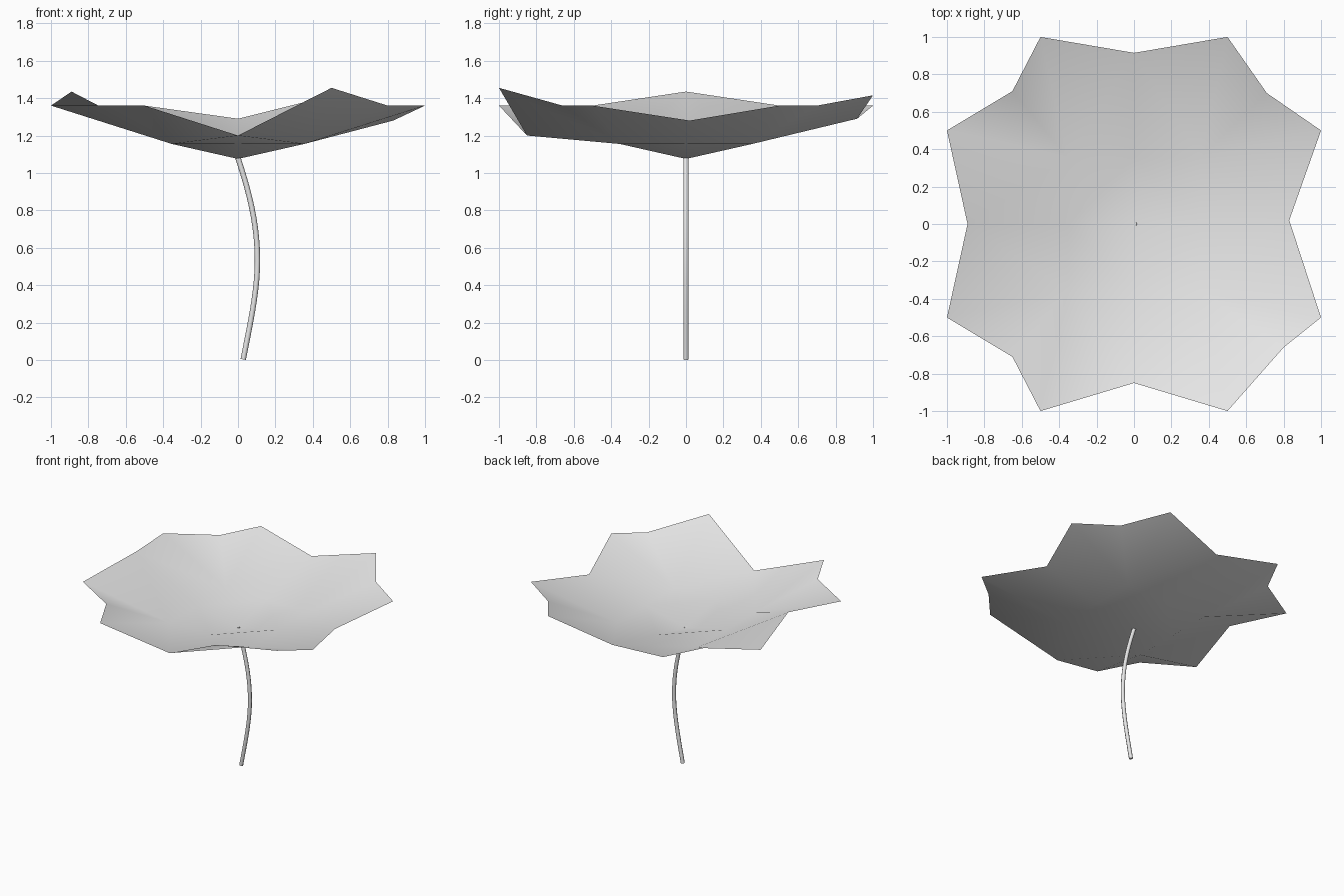
import bpy
import bmesh
from math import cos, sin, pi
from mathutils import Vector

cube = bpy.data.objects.get("Cube")
if cube:
    bpy.data.objects.remove(cube, do_unlink=True)

grey = bpy.data.materials.new("light_grey")
grey.use_nodes = True
grey.diffuse_color = (0.8, 0.8, 0.8, 1)
grey.node_tree.nodes["Principled BSDF"].inputs["Base Color"].default_value = (0.8, 0.8, 0.8, 1)

# Leaf: shallow dish with a notched rim, built one quarter turn at a time
INNER, INNER_Z, RIM_Z = 0.354, 1.155, 1.36
notches = [(0.83, 0.02, 1.28), (0, 0.915, 1.29), (-0.89, 0, 1.435), (0, -0.85, 1.20)]
corners = [(0.71, 0.70, RIM_Z), (-0.65, 0.71, RIM_Z), (-0.65, -0.71, RIM_Z), (0.80, -0.66, RIM_Z)]
raised_tips = {(0, "late"): 1.415, (3, "early"): 1.36, (2, "late"): RIM_Z, (3, "early"): 1.455}

bm = bmesh.new()


def turned(x, y, z, k):
    """Vertex rotated by k quarter turns about the stem."""
    c, s = round(cos(k * pi / 2)), round(sin(k * pi / 2))
    return bm.verts.new((c * x - s * y, s * x + c * y, z))


centre = bm.verts.new((0, 0, 1.075))
mids = [turned(INNER, 0, INNER_Z, k) for k in range(4)]
elbows = [turned(INNER, INNER, INNER_Z, k) for k in range(4)]
early = [turned(1, 0.5, raised_tips.get((k, "early"), RIM_Z), k) for k in range(4)]
late = [turned(0.5, 1, raised_tips.get((k, "late"), RIM_Z), k) for k in range(4)]
notch = [bm.verts.new(p) for p in notches]
corner = [bm.verts.new(p) for p in corners]

for k in range(4):
    n = (k + 1) % 4
    for face in (
        (centre, mids[k], mids[n]), (mids[k], elbows[k], mids[n]),
        (mids[k], notch[k], elbows[k]), (notch[k], early[k], elbows[k]),
        (elbows[k], early[k], corner[k]), (elbows[k], corner[k], late[k]),
        (elbows[k], late[k], notch[n]), (elbows[k], notch[n], mids[n]),
    ):
        bm.faces.new(face).smooth = True

mesh = bpy.data.meshes.new("leaf")
bm.to_mesh(mesh)
bm.free()
mesh.materials.append(grey)
leaf = bpy.data.objects.new("leaf", mesh)
bpy.context.collection.objects.link(leaf)

# Stem: thin bowed tube
curve = bpy.data.curves.new("stem", "CURVE")
curve.dimensions = "3D"
curve.bevel_depth = 0.0145
curve.bevel_resolution = 2
curve.use_fill_caps = True
curve.resolution_u = 10
spline = curve.splines.new("BEZIER")
path = [  # point, handle before, handle after, as (x, z)
    ((0.028, 0.003), (0.0, -0.15), (0.06, 0.17)),
    ((0.104, 0.53), (0.104, 0.36), (0.104, 0.74)),
    ((0.0, 1.08), (0.055, 0.91), (-0.05, 1.25)),
]
spline.bezier_points.add(len(path) - 1)
for point, (co, before, after) in zip(spline.bezier_points, path):
    point.handle_left_type = point.handle_right_type = "FREE"
    point.co = Vector((co[0], 0, co[1]))
    point.handle_left = Vector((before[0], 0, before[1]))
    point.handle_right = Vector((after[0], 0, after[1]))
curve.materials.append(grey)
stem = bpy.data.objects.new("stem", curve)
bpy.context.collection.objects.link(stem)
